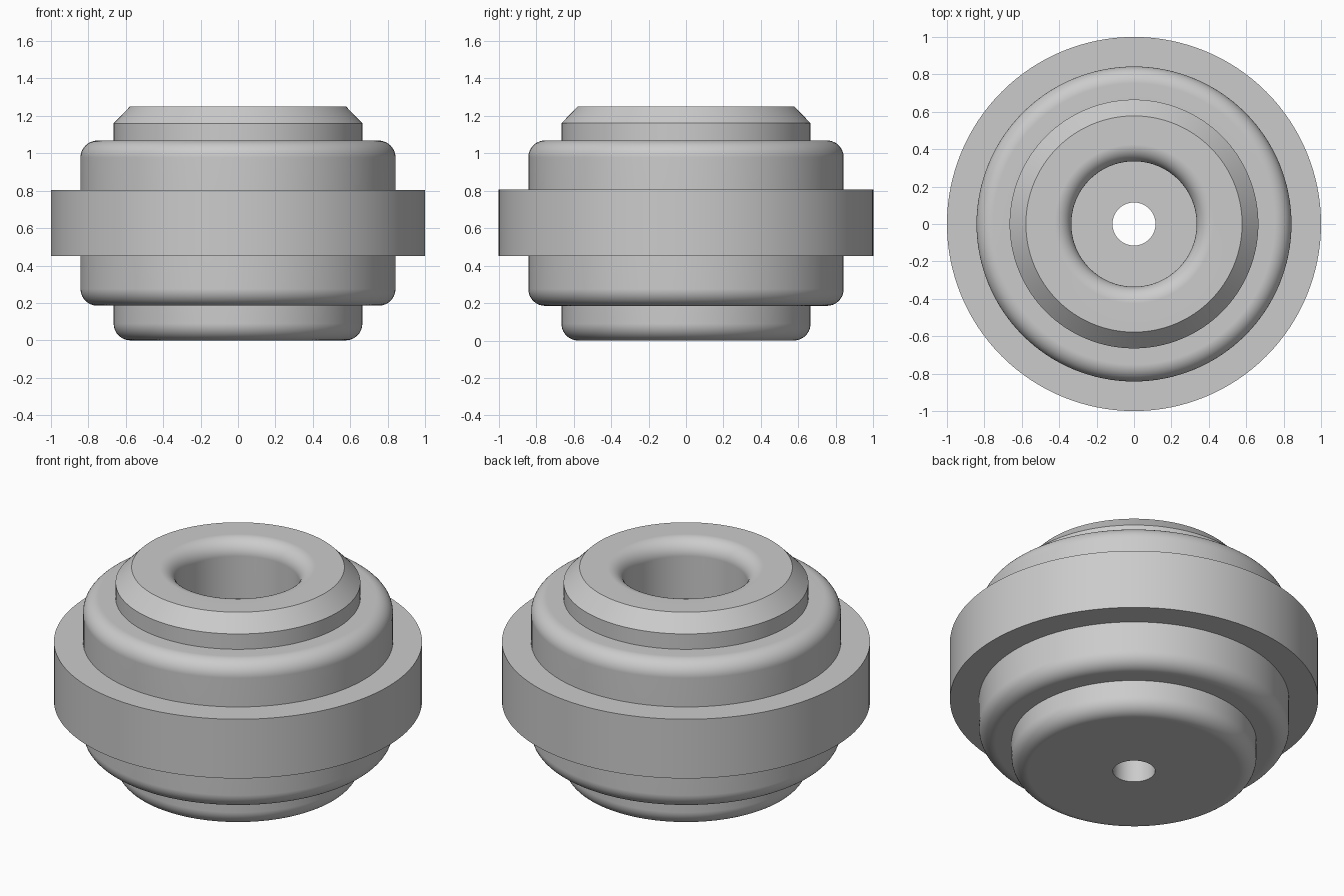
import bpy
import bmesh
from math import cos, sin, pi, radians
from mathutils import Matrix, Vector

cube = bpy.data.objects.get("Cube")
if cube:
    bpy.data.objects.remove(cube, do_unlink=True)

SEGMENTS = 128
ARC_STEPS = 10

grey = bpy.data.materials.new("plain grey")
grey.use_nodes = True
grey.diffuse_color = (0.6, 0.6, 0.6, 1)
grey.node_tree.nodes["Principled BSDF"].inputs["Base Color"].default_value = grey.diffuse_color


def fillet(r, z, radius, start, end):
    """Arc points around a centre (r, z), angles in degrees."""
    angles = [radians(start + (end - start) * i / ARC_STEPS) for i in range(ARC_STEPS + 1)]
    return [(r + radius * cos(a), z + radius * sin(a)) for a in angles]


def lathe(name, profile):
    """Revolve a closed (radius, height) profile around the z axis."""
    bm = bmesh.new()
    points = [bm.verts.new((r, 0, z)) for r, z in profile]
    edges = [bm.edges.new((a, b)) for a, b in zip(points, points[1:] + points[:1])]
    bmesh.ops.spin(bm, geom=points + edges, cent=(0, 0, 0), axis=(0, 0, 1),
                   angle=2 * pi, steps=SEGMENTS, use_merge=True)
    bmesh.ops.remove_doubles(bm, verts=bm.verts[:], dist=0.0001)
    bmesh.ops.recalc_face_normals(bm, faces=bm.faces[:])
    mesh = bpy.data.meshes.new(name)
    bm.to_mesh(mesh)
    bm.free()
    mesh.materials.append(grey)
    obj = bpy.data.objects.new(name, mesh)
    bpy.context.collection.objects.link(obj)
    bpy.ops.object.select_all(action="DESELECT")
    obj.select_set(True)
    bpy.context.view_layer.objects.active = obj
    bpy.ops.object.shade_smooth_by_angle(angle=radians(25))
    weighted = obj.modifiers.new("flat faces stay flat", "WEIGHTED_NORMAL")
    weighted.keep_sharp = True
    return obj


# Main dimensions
hole, bore, hub, body, flange = 0.115, 0.335, 0.665, 0.842, 1.0
floor, top = 0.4, 1.25
body_low, body_high = 0.185, 1.068
flange_low, flange_high = 0.45, 0.805
round_edge = 0.09

profile = [(hole, 0)]
# Lower hub with rounded bottom edge
profile += fillet(hub - round_edge, round_edge, round_edge, -90, 0)
profile += [(hub, body_low)]
# Body below the flange
profile += fillet(body - round_edge, body_low + round_edge, round_edge, -90, 0)
# Flange ring
profile += [(body, flange_low), (flange, flange_low), (flange, flange_high), (body, flange_high)]
# Body above the flange
profile += fillet(body - round_edge, body_high - round_edge, round_edge, 0, 90)
# Upper hub with chamfer
profile += [(hub, body_high), (hub, 1.16), (0.578, top)]
# Rounded lip, counterbore and through hole
profile += fillet(bore + round_edge, top - round_edge, round_edge, 90, 180)
profile += [(bore, floor), (hole, floor)]

lathe("flanged_bushing", profile)
